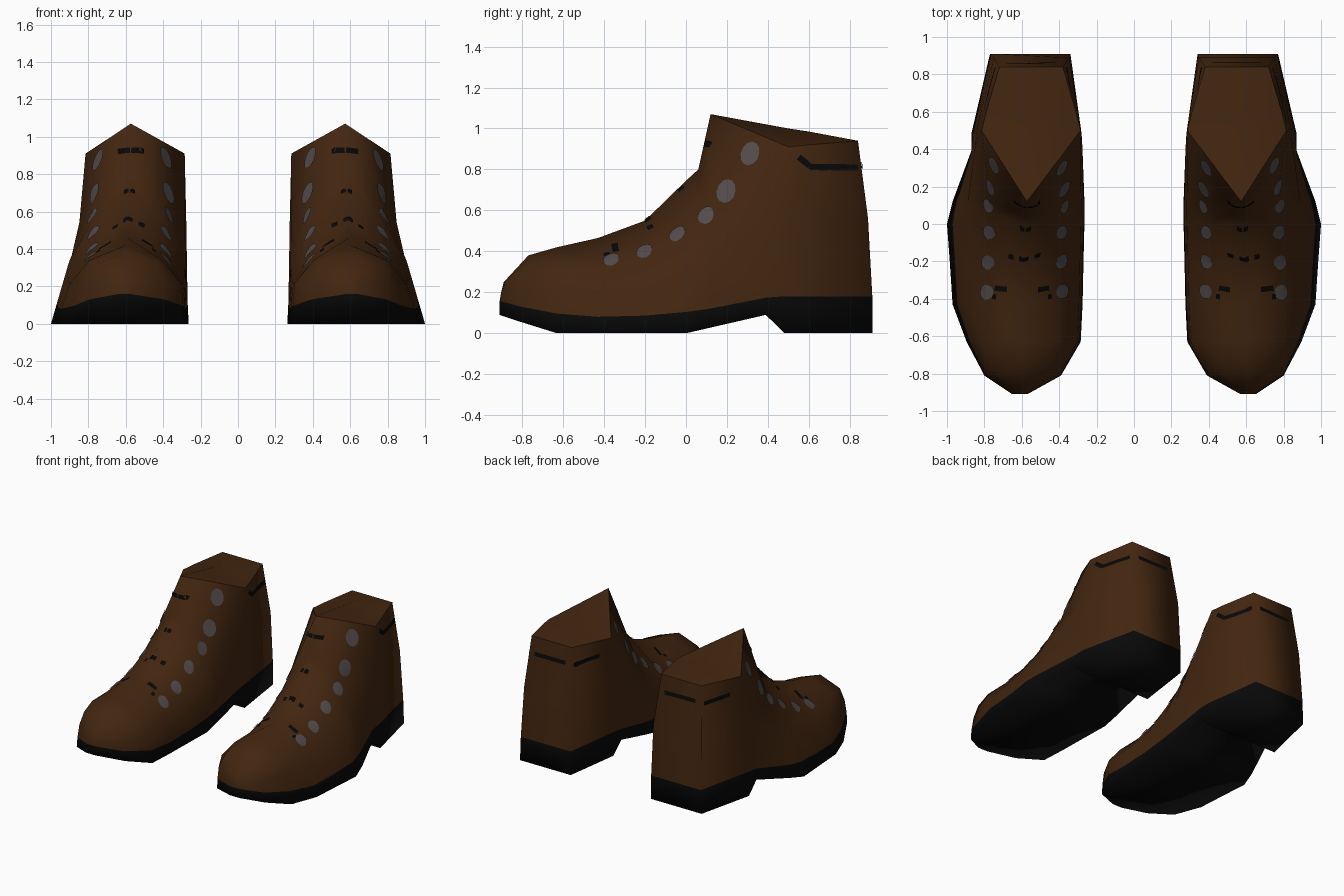
import bpy, bmesh, math
from mathutils import Vector
from mathutils.bvhtree import BVHTree

cube = bpy.data.objects.get("Cube")
if cube:
    bpy.data.objects.remove(cube)


def material(name, rgb):
    m = bpy.data.materials.new(name)
    m.use_nodes = True
    m.diffuse_color = (*rgb, 1)
    m.specular_intensity = 0
    m.roughness = 1
    bsdf = next(n for n in m.node_tree.nodes if n.type == 'BSDF_PRINCIPLED')
    bsdf.inputs["Base Color"].default_value = (*rgb, 1)
    bsdf.inputs["Roughness"].default_value = 1
    bsdf.inputs["Specular IOR Level"].default_value = 0
    return m


LEATHER = material("brown leather", (.055, .019, .005))
RUBBER = material("black rubber", (.0025, .0025, .0025))
METAL = material("grey eyelet", (.085, .07, .07))

# Toe to heel: y, backward lean of the top, shoulder z, ridge z,
# inner and outer x of the sole, half width at the shoulder
SECTIONS = [
    (-.91, .02, .23, .25, .57, .65, .03),
    (-.81, .04, .32, .38, .39, .8, .165),
    (-.63, 0, .34, .42, .285, .895, .195),
    (-.43, 0, .34, .465, .275, .97, .2),
    (-.2, 0, .39, .55, .27, .985, .2),
    (0, 0, .5, .745, .265, 1, .2),
    (.06, 0, .56, .8, .265, .985, .2),
    (.12, 0, .61, 1.07, .265, .97, .195),
    (.39, .11, .91, 1, .275, .87, .265),
    (.48, .12, .92, .985, .28, .87, .24),
    (.91, -.07, .94, .94, .34, .77, .17),
]
COLLAR_TIP = 7


def centre_x(y):
    return min(.6, max(.55, .58 - .06 * y))


def sole_base(y):
    # toe spring, flat tread, rising arch, then the heel block
    return 0 if y > .45 else max(0, .23 * y, -.33 * (y + .64))


def sole_top(y):
    return min(.18, .08 + (.15 if y > -.4 else .3) * (y + .4) ** 2)


def ring(section, side):
    y, lean, shoulder, ridge, inner, outer, half = section
    base, welt = sole_base(y), sole_top(y)
    mid = (welt + shoulder) / 2
    t = (welt - base) / (mid - base)
    cx = centre_x(y + lean)

    def flank(x_sole, x_top, bulge):
        x_mid = x_sole + (x_top - x_sole) * bulge
        return [(x_sole, y, base), (x_sole + (x_mid - x_sole) * t, y, welt),
                (x_mid, y + lean * .3, mid), (x_top, y + lean, shoulder)]
    pts = flank(inner, cx - half, .15) + [(cx, y + lean, ridge)]
    pts += reversed(flank(outer, cx + half, .4))
    return [Vector((x * side, y, z)) for x, y, z in pts]


def add_object(name, bm, mats):
    for f in bm.faces:
        f.smooth = True
    mesh = bpy.data.meshes.new(name)
    bm.to_mesh(mesh)
    bm.free()
    for m in mats:
        mesh.materials.append(m)
    ob = bpy.data.objects.new(name, mesh)
    bpy.context.scene.collection.objects.link(ob)


def build_boot(name, side):
    bm = bmesh.new()
    rings = [[bm.verts.new(p) for p in ring(s, side)] for s in SECTIONS]
    n = len(rings[0])

    def face(verts, sole):
        bm.faces.new(verts).material_index = int(sole)

    for i, (a, b) in enumerate(zip(rings, rings[1:])):
        for j in range(n):
            k = (j + 1) % n
            if i == COLLAR_TIP and j in (3, 4):
                # split along the collar rim
                s = 3 if j == 3 else 5
                face((a[4], a[s], b[s]), False)
                face((a[4], b[s], b[4]), False)
            else:
                face((a[j], a[k], b[k], b[j]), j in (0, n - 2, n - 1))
    for r in (rings[0], rings[-1]):
        face((r[-1], r[0], r[1], r[-2]), True)
        face(r[1:-1], False)
    bmesh.ops.recalc_face_normals(bm, faces=bm.faces)
    # the collar rim is the only crisp edge
    rim = {rings[COLLAR_TIP][4], rings[-1][4]}
    for r in rings[COLLAR_TIP + 1:]:
        rim.update((r[3], r[5]))
    for e in bm.edges:
        e.smooth = not rim.issuperset(e.verts)
    tree = BVHTree.FromBMesh(bm)
    add_object(name, bm, [LEATHER, RUBBER])
    return tree


def on_surface(tree, p):
    loc, normal, _, _ = tree.find_nearest(p)
    return loc + normal * .006, normal


def add_disc(bm, tree, centre, rw, rh, sides=12):
    c, n = on_surface(tree, centre)
    u = Vector((0, 0, 1)).cross(n).normalized()
    v = n.cross(u)
    rim = []
    for k in range(sides):
        a = math.tau * k / sides
        p = c + u * math.cos(a) * rw + v * math.sin(a) * rh
        rim.append(bm.verts.new(on_surface(tree, p)[0]))
    mid = bm.verts.new(c)
    for k in range(sides):
        bm.faces.new((mid, rim[k], rim[(k + 1) % sides]))


def add_strip(bm, tree, path, width=.03, steps=5):
    pts = []
    for p, q in zip(path, path[1:]):
        pts += [p.lerp(q, k / steps) for k in range(steps)]
    pts.append(path[-1])
    rows = []
    for k, p in enumerate(pts):
        d = (pts[min(k + 1, len(pts) - 1)] - pts[max(k - 1, 0)]).normalized()
        n = on_surface(tree, p)[1]
        s = n.cross(d).normalized() * width / 2
        rows.append([bm.verts.new(on_surface(tree, p + o)[0]) for o in (-s, s)])
    for a, b in zip(rows, rows[1:]):
        bm.faces.new((a[0], b[0], b[1], a[1]))


# Eyelet pairs as y, z
EYELETS = [(-.36, .34), (-.2, .39), (-.04, .48), (.1, .57), (.2, .69), (.31, .88)]
# Lace dashes as y, z, start and end distance from the centre line
LACES = [(-.35, .44, .08, .17), (-.39, .4, .14, .17), (-.19, .55, .07, .11),
         (-.19, .56, 0, .03), (-.02, .7, 0, .025), (.12, .92, 0, .07)]
# Collar seam along each flank as distance from the centre line, y, z
SEAM = [(.26, .55, .86), (.24, .61, .81), (.19, .84, .81)]

for label, side in (("left", 1), ("right", -1)):
    tree = build_boot(label + "_boot", side)
    eyelets, laces, seams = bmesh.new(), bmesh.new(), bmesh.new()
    for flip in (-1, 1):
        for y, z in EYELETS:
            x = .58 + flip * (.21 - .04 * z)
            big = 1.25 if z > .6 else 1
            add_disc(eyelets, tree, Vector((x * side, y, z)), .04 * big, .05 * big)
        for y, z, start, end in LACES:
            path = [Vector(((centre_x(y) + flip * d) * side, y, z)) for d in (start, end)]
            add_strip(laces, tree, path)
        # only the flanks facing the left have the hooked seam end
        seam = SEAM if side * flip > 0 else SEAM[1:]
        add_strip(seams, tree, [Vector(((.55 + flip * d) * side, y, z)) for d, y, z in seam])
    # seam across the back of the heel
    add_strip(seams, tree, [Vector((x * side, .86, .82)) for x in (.42, .68)])
    add_object(label + "_eyelets", eyelets, [METAL])
    add_object(label + "_laces", laces, [RUBBER])
    add_object(label + "_collar_seams", seams, [RUBBER])
